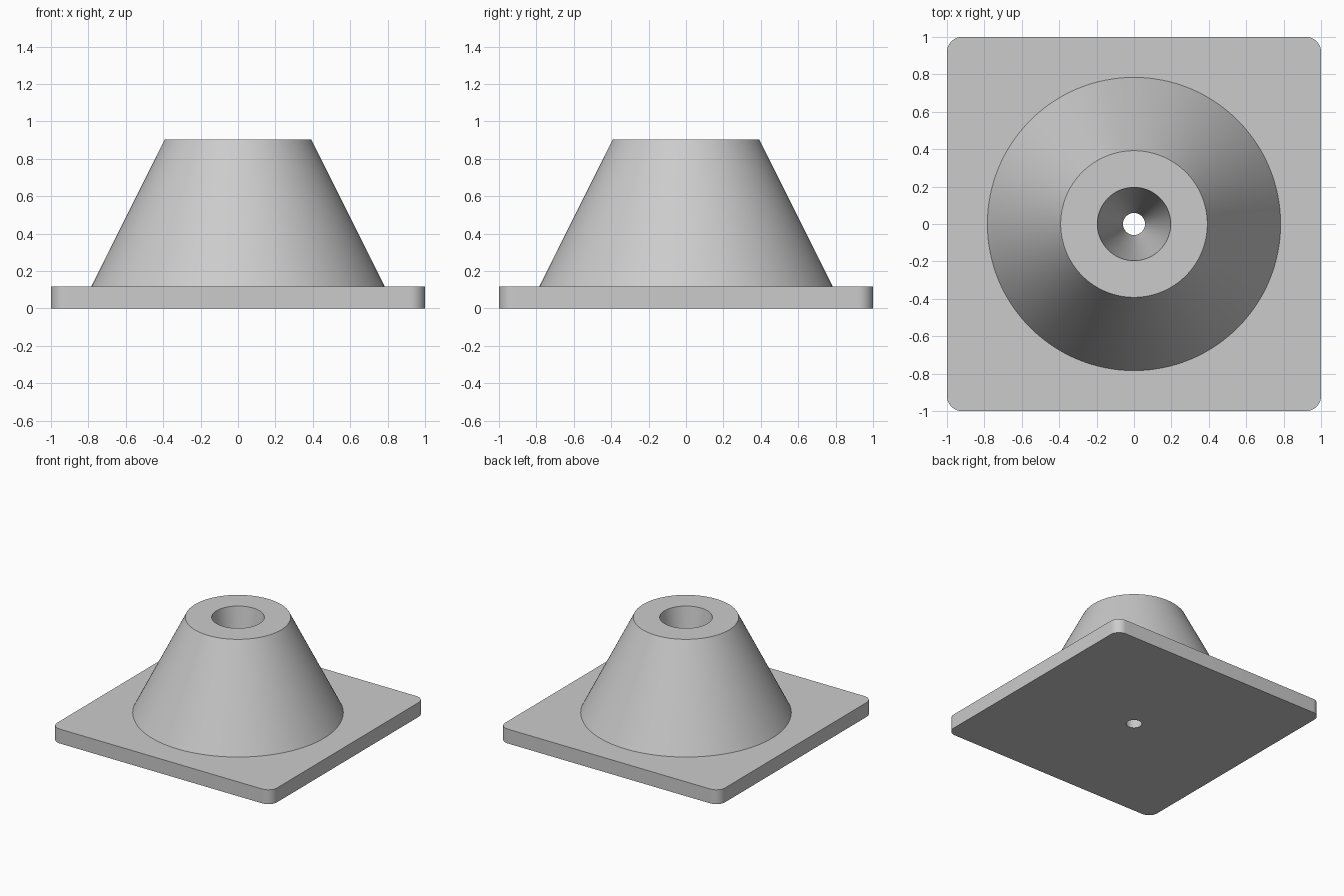
import bpy, bmesh, math

SEGMENTS = 128
PLATE_H, TOTAL_H = 0.118, 0.902
CORNER = 0.08

cube = bpy.data.objects.get("Cube")
if cube:
    bpy.data.objects.remove(cube, do_unlink=True)

grey = bpy.data.materials.new("plain grey")
grey.use_nodes = True
colour = (0.6, 0.6, 0.6, 1)
grey.diffuse_color = colour
grey.node_tree.nodes["Principled BSDF"].inputs["Base Color"].default_value = colour


def add_object(name, bm):
    bmesh.ops.recalc_face_normals(bm, faces=bm.faces)
    mesh = bpy.data.meshes.new(name)
    bm.to_mesh(mesh)
    bm.free()
    mesh.materials.append(grey)
    obj = bpy.data.objects.new(name, mesh)
    bpy.context.collection.objects.link(obj)
    return obj


def frustum(name, r_low, r_high, z_low, z_high):
    bm = bmesh.new()
    bmesh.ops.create_cone(bm, cap_ends=True, segments=SEGMENTS,
                          radius1=r_low, radius2=r_high, depth=z_high - z_low)
    bmesh.ops.translate(bm, verts=bm.verts, vec=(0, 0, (z_low + z_high) / 2))
    return add_object(name, bm)


def combine(target, tool, operation):
    """Apply a boolean and discard the tool object."""
    tool.hide_render = True
    mod = target.modifiers.new(operation, 'BOOLEAN')
    mod.operation, mod.object, mod.solver = operation, tool, 'EXACT'
    bpy.context.view_layer.objects.active = target
    bpy.ops.object.modifier_apply(modifier=mod.name)
    bpy.data.objects.remove(tool, do_unlink=True)


# Square plate with rounded vertical corners
bm = bmesh.new()
bmesh.ops.create_cube(bm, size=2)
bmesh.ops.scale(bm, verts=bm.verts, vec=(1, 1, PLATE_H / 2))
bmesh.ops.translate(bm, verts=bm.verts, vec=(0, 0, PLATE_H / 2))
uprights = [e for e in bm.edges
            if abs(e.verts[0].co.z - e.verts[1].co.z) > PLATE_H / 2]
bmesh.ops.bevel(bm, geom=uprights, offset=CORNER, segments=12,
                profile=0.5, affect='EDGES')
stand = add_object("flanged_cone_base", bm)

# Conical body rising from the plate; its foot sinks in along the same slope
slope = (0.784 - 0.392) / (TOTAL_H - PLATE_H)
sink = PLATE_H / 2
body = frustum("cone_body", 0.784 + slope * sink, 0.392, PLATE_H - sink, TOTAL_H)
combine(stand, body, 'UNION')

# Tapered bore right through, wide at the top and narrow below
over = 0.05
taper = (0.196 - 0.059) / TOTAL_H * over
bore = frustum("tapered_bore", 0.059 - taper, 0.196 + taper, -over, TOTAL_H + over)
combine(stand, bore, 'DIFFERENCE')

# Smooth round surfaces with crisp rims
bpy.ops.object.select_all(action='DESELECT')
stand.select_set(True)
bpy.context.view_layer.objects.active = stand
bpy.ops.object.shade_smooth_by_angle(angle=math.radians(30))
